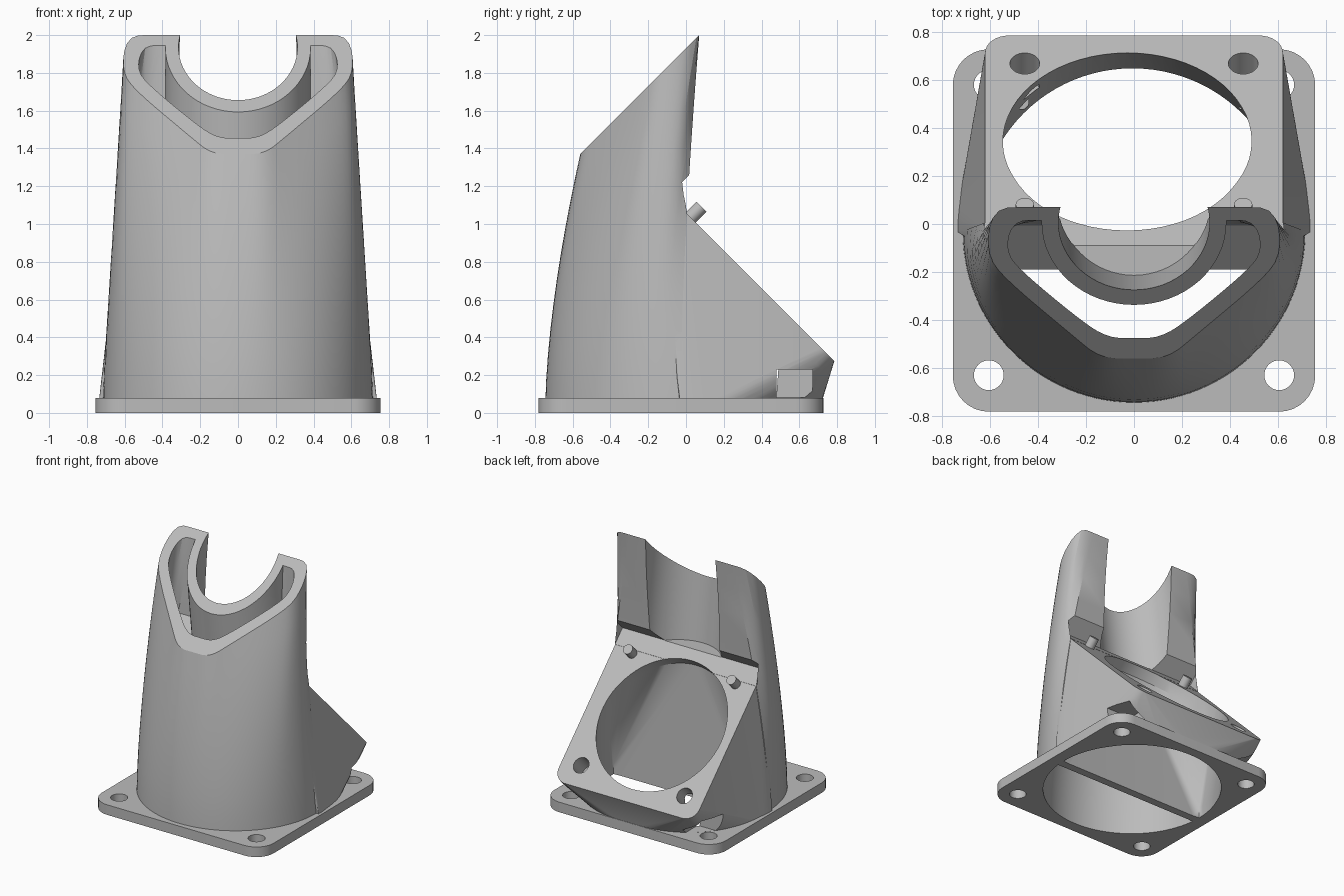
import bpy, bmesh
from math import sin, cos, pi, radians
from mathutils import Matrix, Vector

if "Cube" in bpy.data.objects:
    bpy.data.objects.remove(bpy.data.objects["Cube"])

grey = bpy.data.materials.new("light_grey")
grey.use_nodes = True
grey.diffuse_color = (0.5, 0.5, 0.5, 1)
grey.node_tree.nodes["Principled BSDF"].inputs["Base Color"].default_value = (0.5, 0.5, 0.5, 1)

MID = -0.03                     # y of the bore centre
FAN = Matrix.Translation((0, 0.347, 0.713)) @ Matrix.Rotation(radians(-45), 4, 'X')


def make(name, bm, matrix=None):
    if matrix:
        bm.transform(matrix)
    bmesh.ops.recalc_face_normals(bm, faces=bm.faces)
    mesh = bpy.data.meshes.new(name)
    bm.to_mesh(mesh)
    bm.free()
    mesh.materials.append(grey)
    obj = bpy.data.objects.new(name, mesh)
    bpy.context.collection.objects.link(obj)
    return obj


def loft(name, rings, matrix=None):
    bm = bmesh.new()
    rows = [[bm.verts.new(p) for p in ring] for ring in rings]
    n = len(rows[0])
    for a, b in zip(rows, rows[1:]):
        for i in range(n):
            bm.faces.new((a[i], a[(i + 1) % n], b[(i + 1) % n], b[i]))
    bm.faces.new(rows[0])
    bm.faces.new(rows[-1])
    return make(name, bm, matrix)


def prism(name, outline, z0, z1, matrix=None):
    return loft(name, [[(x, y, z) for x, y in outline] for z in (z0, z1)], matrix)


def hull(name, points):
    bm = bmesh.new()
    for p in points:
        bm.verts.new(p)
    res = bmesh.ops.convex_hull(bm, input=bm.verts)
    spare = {v for v in res["geom_interior"] + res["geom_unused"] if isinstance(v, bmesh.types.BMVert)}
    bmesh.ops.delete(bm, geom=list(spare), context='VERTS')
    bmesh.ops.dissolve_limit(bm, angle_limit=0.005, verts=bm.verts, edges=bm.edges)
    return make(name, bm)


def combine(target, other, operation):
    mod = target.modifiers.new("bool", 'BOOLEAN')
    mod.operation, mod.solver, mod.object = operation, 'EXACT', other
    bpy.context.view_layer.objects.active = target
    bpy.ops.object.modifier_apply(modifier=mod.name)
    bpy.data.objects.remove(other)


def arc(cx, cy, r, a0, a1, n):
    return [(cx + r * cos(radians(a0 + (a1 - a0) * i / n)),
             cy + r * sin(radians(a0 + (a1 - a0) * i / n))) for i in range(n + 1)]


def circle(cx, cy, r, n=48):
    return arc(cx, cy, r, 0, 360, n)[:-1]


def rounded(cy, hx, hy, r):
    pts = []
    for k, (sx, sy) in enumerate([(1, 1), (-1, 1), (-1, -1), (1, -1)]):
        pts += arc(sx * (hx - r), cy + sy * (hy - r), r, 90 * k, 90 * k + 90, 8)
    return pts


def resample(path, n):
    # round off the corners, then space the points evenly
    pts = [Vector(p) for p in path]
    for _ in range(3):
        cut = [pts[0]]
        for a, b in zip(pts, pts[1:]):
            cut += [a.lerp(b, 0.25), a.lerp(b, 0.75)]
        pts = cut + [pts[-1]]
    lens = [(b - a).length for a, b in zip(pts, pts[1:])]
    out = []
    for i in range(n + 1):
        d, k = sum(lens) * i / n, 0
        while k < len(lens) - 1 and d > lens[k]:
            d -= lens[k]
            k += 1
        out.append(pts[k].lerp(pts[k + 1], min(1, d / lens[k])))
    return out


def duct(name, half_top, radius, z0, steps, foot=None):
    # half circle at the foot blending into the rounded V mouth on a 45 degree plane
    n = 28
    top = resample(half_top, n)
    foot_arc = [Vector(p) for p in arc(0, MID, radius, 0, -90, n)]
    pairs = list(zip(foot_arc, top))
    flip = Vector((-1, 1))
    pairs += [(a * flip, b * flip) for a, b in reversed(pairs[:-1])]
    rings = [[(a.x, a.y, foot) for a, b in pairs]] if foot is not None else []
    for t in steps:
        ring = []
        for a, b in pairs:
            p = a.lerp(b, t ** 1.6)
            ring.append((p.x, p.y, z0 + (b.y + 1.93 - z0) * t))
        rings.append(ring)
    return loft(name, rings)


# base flange
body = prism("fan_duct", rounded(-0.027, 0.755, 0.755, 0.15), 0, 0.08)

# front chimney
steps = [i / 10 for i in range(11)]
mouth = [(0.45, 0.07), (0.56, 0.07), (0.605, 0.0), (0.61, -0.12), (0.56, -0.21),
         (0.25, -0.47), (0.14, -0.56), (0, -0.56)]
combine(body, duct("chimney", mouth, 0.715, 0.04, steps), 'UNION')

# slanted fan housing
plate = rounded(0, 0.62, 0.62, 0.1)
points = [(x, y, 0.03) for x, y in arc(0, MID, 0.74, 0, 180, 48)]
points += [FAN @ Vector((x, y, z)) for x, y in plate for z in (0, -0.08)]
combine(body, hull("fan_housing", points), 'UNION')

# scooped channel down the back of the chimney, ending on a ledge
TILT = Matrix(((1, 0, 0, 0), (0, 1, -0.12, 0.04 + 0.12 * 1.66), (0, 0, 1, 0), (0, 0, 0, 1)))
combine(body, prism("scoop", circle(0, 0, 0.315, 64), 1.15, 2.3, TILT), 'DIFFERENCE')

# recess for the fan frame above its mounting face
box = [(-0.622, -0.62), (0.622, -0.62), (0.622, 0.7), (-0.622, 0.7)]
combine(body, prism("fan_recess", box, 0.001, 0.4, FAN), 'DIFFERENCE')

# front air passage, leaving the scoop wall and the divider standing
inner = [(0.40, 0.015), (0.48, 0.015), (0.52, -0.03), (0.53, -0.11), (0.49, -0.18),
         (0.20, -0.42), (0.10, -0.475), (0, -0.475)]
passage = duct("passage", inner, 0.66, 0.08, steps + [1.04], -0.1)
combine(passage, prism("scoop_wall", circle(0, 0, 0.385, 64), 1.08, 2.4, TILT), 'DIFFERENCE')
profile = [(-0.1, -0.2), (-0.1, 0), (-0.19, 1.1), (-0.19, 1.15), (0.1, 1.44), (0.1, -0.2)]
combine(passage, loft("divider", [[(x, y, z) for y, z in profile] for x in (-1, 1)]), 'DIFFERENCE')
combine(body, passage, 'DIFFERENCE')

# rear air passage from the fan opening to the flange
points = [(x, y, z) for x, y in arc(0, MID, 0.66, 0, 180, 48) for z in (-0.1, 0.08)]
points += [FAN @ Vector((x, y, z)) for x, y in circle(-0.03, -0.02, 0.51, 64) for z in (-0.085, 0.04)]
combine(body, hull("rear_passage", points), 'DIFFERENCE')

# screw holes, access windows and locating pins
for s in (-1, 1):
    for y in (-0.63, 0.58):
        combine(body, prism("screw_hole", circle(s * 0.605, y, 0.062, 32), -0.1, 0.15), 'DIFFERENCE')
    window = [(s * 0.44, 0.48), (s * 0.9, 0.48), (s * 0.9, 0.67), (s * 0.44, 0.67)]
    combine(body, prism("window", window, 0.081, 0.23), 'DIFFERENCE')
    combine(body, prism("fan_hole", circle(s * 0.455, 0.455, 0.062, 32), -0.16, 0.1, FAN), 'DIFFERENCE')
    combine(body, prism("pin", circle(s * 0.455, -0.455, 0.038, 24), -0.04, 0.08, FAN), 'UNION')

# smooth curved walls, crisp edges
bpy.ops.object.select_all(action='DESELECT')
body.select_set(True)
bpy.context.view_layer.objects.active = body
bpy.ops.object.shade_smooth_by_angle(angle=radians(25))
